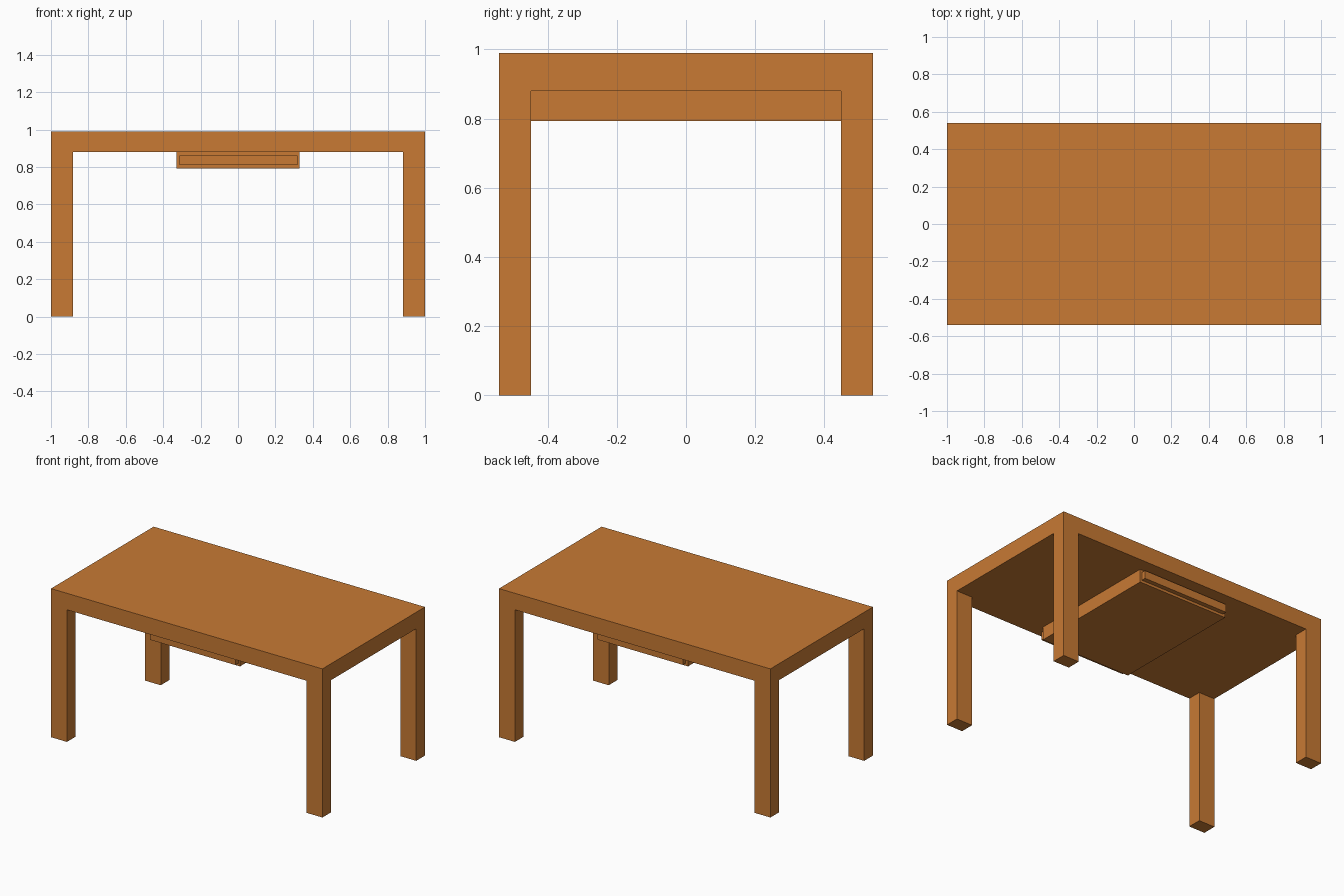
import bpy
import bmesh
from mathutils import Matrix, Vector

cube = bpy.data.objects.get("Cube")
if cube:
    bpy.data.objects.remove(cube, do_unlink=True)

# Wood colour
wood = bpy.data.materials.new("orange_wood")
wood.use_nodes = True
colour = (0.58, 0.195, 0.034, 1)
wood.diffuse_color = colour
bsdf = wood.node_tree.nodes["Principled BSDF"]
bsdf.inputs["Base Color"].default_value = colour
bsdf.inputs["Roughness"].default_value = 0.7

TOP, UNDER = 0.99, 0.88
LEG_X, LEG_Y = 0.883, 0.448    # inner faces of the legs


def add_box(bm, low, high):
    low, high = Vector(low), Vector(high)
    place = Matrix.Translation((low + high) / 2) @ Matrix.Diagonal((*(high - low), 1))
    bmesh.ops.create_cube(bm, size=1, matrix=place)


def finish(bm, name):
    mesh = bpy.data.meshes.new(name)
    bm.to_mesh(mesh)
    bm.free()
    mesh.materials.append(wood)
    obj = bpy.data.objects.new(name, mesh)
    bpy.context.collection.objects.link(obj)
    return obj


# Table: cut the slab along the leg lines, then extrude its corners to the floor
bm = bmesh.new()
add_box(bm, (-1, -0.54, UNDER), (1, 0.54, TOP))
for axis, inner in ((Vector((1, 0, 0)), LEG_X), (Vector((0, 1, 0)), LEG_Y)):
    for side in (-1, 1):
        bmesh.ops.bisect_plane(bm, geom=bm.verts[:] + bm.edges[:] + bm.faces[:],
                               plane_co=axis * inner * side, plane_no=axis)
bm.normal_update()
corners = []
for face in bm.faces:
    c = face.calc_center_median()
    if face.normal.z < -0.5 and abs(c.x) > LEG_X and abs(c.y) > LEG_Y:
        corners.append(face)
legs = bmesh.ops.extrude_discrete_faces(bm, faces=corners)["faces"]
for face in legs:
    for vert in face.verts:
        vert.co.z = 0
bmesh.ops.remove_doubles(bm, verts=bm.verts[:], dist=0.0001)
bmesh.ops.dissolve_limit(bm, angle_limit=0.01, verts=bm.verts[:], edges=bm.edges[:])
finish(bm, "table_top_and_legs")

# Drawer hung under the top
bm = bmesh.new()
add_box(bm, (-0.33, -0.45, 0.793), (0.33, 0.45, UNDER))
finish(bm, "drawer_body")

# Raised panel on each end of the drawer
for name, side in (("front", -1), ("back", 1)):
    bm = bmesh.new()
    ends = sorted((side * 0.45, side * 0.48))
    add_box(bm, (-0.313, ends[0], 0.81), (0.317, ends[1], 0.863))
    finish(bm, "drawer_panel_" + name)
